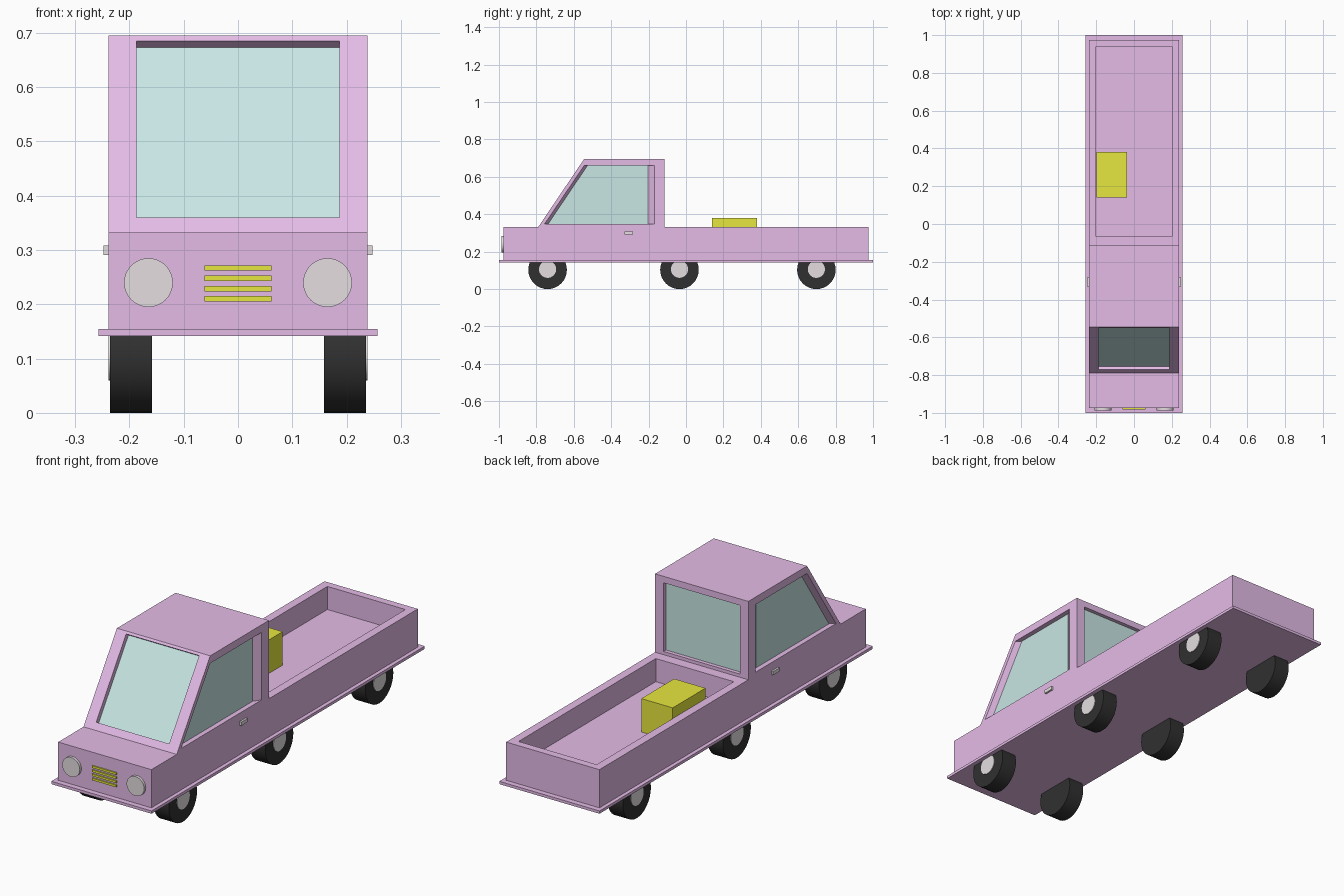
import bpy, bmesh, math
from mathutils import Vector

if "Cube" in bpy.data.objects:
    bpy.data.objects.remove(bpy.data.objects["Cube"])


def material(name, rgb):
    m = bpy.data.materials.new(name)
    m.diffuse_color = (*rgb, 1)
    m.use_nodes = True
    m.node_tree.nodes["Principled BSDF"].inputs["Base Color"].default_value = m.diffuse_color
    return m


PAINT = material("paint", (0.78, 0.50, 0.80))
GLASS = material("glass", (0.58, 0.80, 0.78))
YELLOW = material("yellow", (0.80, 0.80, 0.05))
RUBBER = material("rubber", (0.03, 0.03, 0.03))
METAL = material("pale_metal", (0.78, 0.73, 0.75))


def loft(name, a, b, mat=None):
    """Closed solid between two matching outlines."""
    bm = bmesh.new()
    va = [bm.verts.new(p) for p in a]
    vb = [bm.verts.new(p) for p in b]
    bm.faces.new(va)
    bm.faces.new(vb)
    n = len(a)
    for i in range(n):
        j = (i + 1) % n
        bm.faces.new((va[i], va[j], vb[j], vb[i]))
    bmesh.ops.recalc_face_normals(bm, faces=bm.faces)
    me = bpy.data.meshes.new(name)
    bm.to_mesh(me)
    bm.free()
    ob = bpy.data.objects.new(name, me)
    bpy.context.collection.objects.link(ob)
    if mat:
        me.materials.append(mat)
    return ob


def box(name, x, y, z, mat=None):
    def ring(h):
        return [(x[0], y[0], h), (x[1], y[0], h), (x[1], y[1], h), (x[0], y[1], h)]
    return loft(name, ring(z[0]), ring(z[1]), mat)


def disc(name, r, depth, loc, axis, mat, sides=32):
    rot = (0, math.pi / 2, 0) if axis == "x" else (math.pi / 2, 0, 0)
    bpy.ops.mesh.primitive_cylinder_add(vertices=sides, radius=r, depth=depth,
                                        location=loc, rotation=rot)
    ob = bpy.context.object
    ob.name = name
    ob.data.materials.append(mat)
    bpy.ops.object.shade_smooth_by_angle()
    return ob


def cut(ob, cutter):
    mod = ob.modifiers.new("cut", "BOOLEAN")
    mod.operation = "DIFFERENCE"
    mod.solver = "EXACT"
    mod.object = cutter
    bpy.context.view_layer.objects.active = ob
    bpy.ops.object.modifier_apply(modifier=mod.name)
    bpy.data.objects.remove(cutter)


def window(name, body, outer, inner, normal):
    """Recess from the outer outline to the inner one, with a pane at the bottom."""
    n = Vector(normal).normalized()
    outer = [Vector(p) for p in outer]
    inner = [Vector(p) for p in inner]
    front = [o + (o - i) * 0.2 for o, i in zip(outer, inner)]
    cut(body, loft("cutter", front, inner))
    loft(name, [p + n * 0.002 for p in inner], [p - n * 0.006 for p in inner], GLASS)


# Body and cab from one side profile
profile = [(-0.975, 0.15), (-0.975, 0.332), (-0.79, 0.332), (-0.545, 0.695),
           (-0.115, 0.695), (-0.115, 0.332), (0.975, 0.332), (0.975, 0.15)]
body = loft("body", [(-0.239, y, z) for y, z in profile],
            [(0.239, y, z) for y, z in profile], PAINT)
cut(body, box("bed_cutter", (-0.2, 0.2), (-0.065, 0.94), (0.225, 0.5)))
box("base_plate", (-0.257, 0.257), (-1, 1), (0.142, 0.155), PAINT)

# Windscreen
slope = 0.245 / 0.363
n = Vector((0, -0.363, 0.245)).normalized()
outer = [Vector((x, -0.79 + (z - 0.332) * slope, z))
         for x, z in ((-0.187, 0.36), (0.187, 0.36), (0.187, 0.685), (-0.187, 0.685))]
window("windscreen", body, outer, [p - n * 0.023 for p in outer], n)

# Rear window
rect = [(-0.195, 0.347), (0.195, 0.347), (0.195, 0.665), (-0.195, 0.665)]
window("rear_window", body, [(x, -0.115, z) for x, z in rect],
       [(x, -0.135, z) for x, z in rect], (0, 1, 0))

# Side windows with tapered reveals, door handles, headlights
outer2 = [(-0.757, 0.347), (-0.545, 0.66), (-0.168, 0.66), (-0.168, 0.347)]
inner2 = [(-0.738, 0.347), (-0.527, 0.66), (-0.203, 0.66), (-0.203, 0.347)]
for s, side in ((-1, "left"), (1, "right")):
    window(side + "_window", body, [(s * 0.239, y, z) for y, z in outer2],
           [(s * 0.214, y, z) for y, z in inner2], (s, 0, 0))
    box(side + "_door_handle", sorted((s * 0.235, s * 0.248)), (-0.33, -0.283),
        (0.291, 0.308), METAL)
    disc(side + "_headlight", 0.045, 0.02, (s * 0.165, -0.977, 0.24), "y", METAL)
    # Wheels
    for y, pos in ((-0.74, "front"), (-0.035, "middle"), (0.697, "rear")):
        disc(f"{pos}_{side}_tyre", 0.103, 0.078, (s * 0.197, y, 0.103), "x", RUBBER)
        disc(f"{pos}_{side}_hub", 0.046, 0.02, (s * 0.229, y, 0.106), "x", METAL)

# Grille bars
for i in range(4):
    z = 0.21 + i * 0.019
    box(f"grille_bar_{i + 1}", (-0.062, 0.062), (-0.981, -0.97), (z - 0.005, z + 0.005), YELLOW)

# Cargo box
box("cargo_box", (-0.198, -0.037), (0.14, 0.38), (0.222, 0.38), YELLOW)
